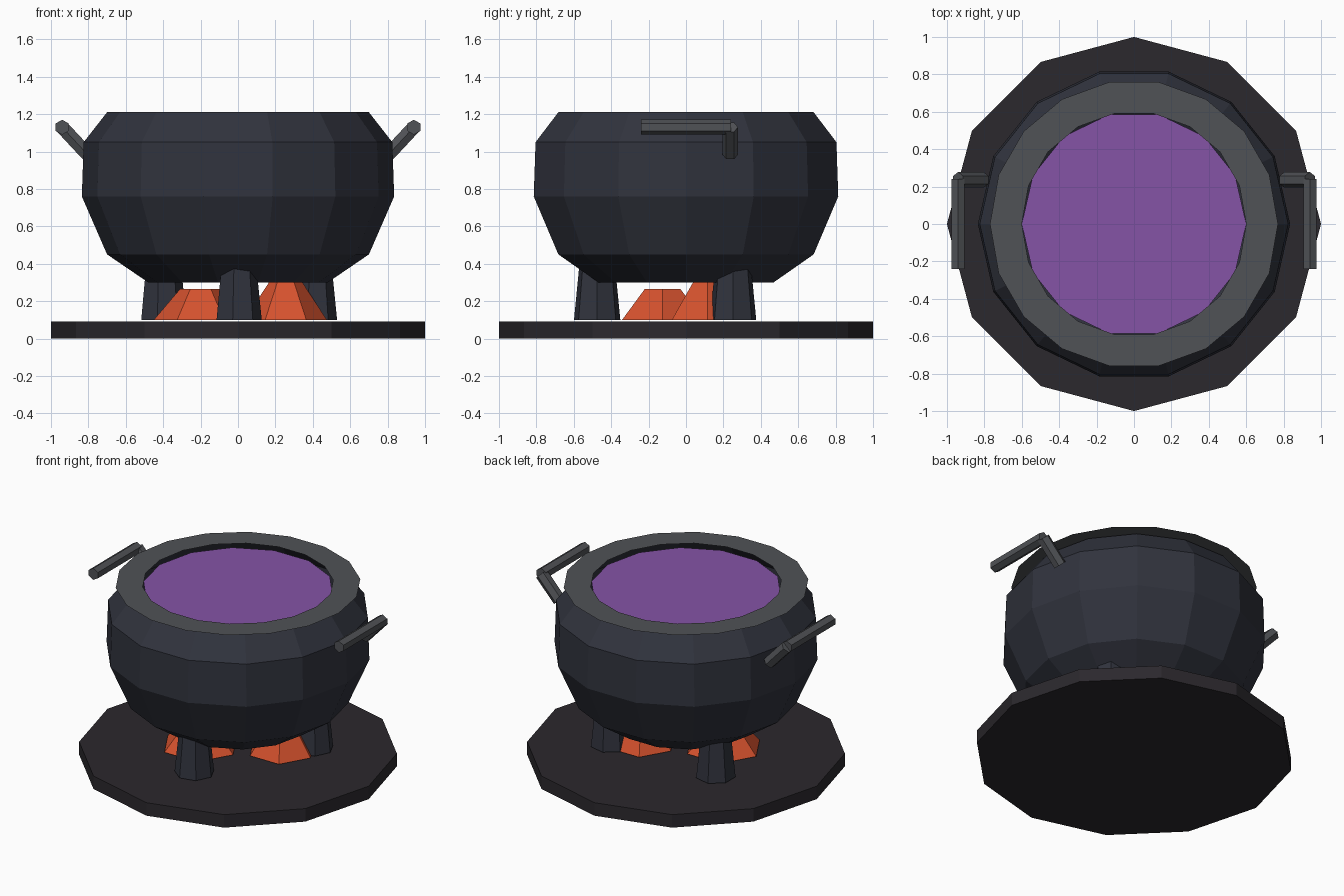
import bpy, bmesh
from math import cos, sin, pi, radians

if "Cube" in bpy.data.objects:
    bpy.data.objects.remove(bpy.data.objects["Cube"])


def material(name, rgb):
    m = bpy.data.materials.new(name)
    m.diffuse_color = (*rgb, 1)
    m.use_nodes = True
    m.node_tree.nodes["Principled BSDF"].inputs["Base Color"].default_value = m.diffuse_color
    return m


stone = material("dark_stone", (0.024, 0.021, 0.026))
iron = material("dark_iron", (0.030, 0.033, 0.047))
steel = material("worn_steel", (0.080, 0.084, 0.093))
brew = material("purple_brew", (0.235, 0.087, 0.38))
ember = material("ember", (0.67, 0.084, 0.027))


def lathe(name, profile, sides, mat, loc=(0, 0, 0), rot=(0, 0, 0),
          phase=0.0, bottom=True, top=True):
    """Flat-faced turned part from (radius, height) points, optionally capped."""
    bm = bmesh.new()
    rings = []
    for r, z in profile:
        angles = [phase + 2 * pi * i / sides for i in range(sides)]
        rings.append([bm.verts.new((r * cos(a), r * sin(a), z)) for a in angles])
    for lo, hi in zip(rings, rings[1:]):
        for i in range(sides):
            j = (i + 1) % sides
            bm.faces.new((lo[i], lo[j], hi[j], hi[i]))
    if bottom:
        bm.faces.new(rings[0][::-1])
    if top:
        bm.faces.new(rings[-1])
    me = bpy.data.meshes.new(name)
    bm.to_mesh(me)
    bm.free()
    me.materials.append(mat)
    ob = bpy.data.objects.new(name, me)
    ob.location = loc
    ob.rotation_euler = rot
    bpy.context.collection.objects.link(ob)
    return ob


# Round hearth slab
lathe("base", [(1, 0), (1, 0.09)], 12, stone)

# Open pot, flat rim and liquid surface
lathe("pot_body", [(0.48, 0.30), (0.70, 0.45), (0.835, 0.76), (0.825, 1.05), (0.70, 1.21)],
      14, iron, top=False)
lathe("pot_rim", [(0.77, 1.225), (0.60, 1.225)], 18, steel, bottom=False, top=False)
lathe("liquid", [(0.60, 1.195)], 14, brew, bottom=False)

# Three tapered legs
for i, deg in enumerate((-90, 32, 148)):
    a = radians(deg)
    lathe(f"leg_{i + 1}", [(0.127, 0.10), (0.095, 0.42)], 7, iron,
          (0.475 * cos(a), 0.475 * sin(a), 0))

# Ember heaps under the pot
lathe("ember_left", [(0.25, 0.10), (0.11, 0.265)], 6, ember, (-0.20, -0.125, 0))
lathe("ember_right", [(0.22, 0.10), (0.07, 0.33)], 6, ember, (0.255, 0.115, 0))

# Side handles: a slanted arm and a grip bar on each side
for side, s in (("left", -1), ("right", 1)):
    lathe(f"handle_arm_{side}", [(0.042, 0), (0.042, 0.20)], 6, steel,
          (s * 0.804, 0.236, 0.984), (0, s * radians(43), 0), pi / 6)
    lathe(f"handle_grip_{side}", [(0.04, 0), (0.04, 0.48)], 6, steel,
          (s * 0.94, 0.24, 1.13), (pi / 2, 0, 0), pi / 6)
